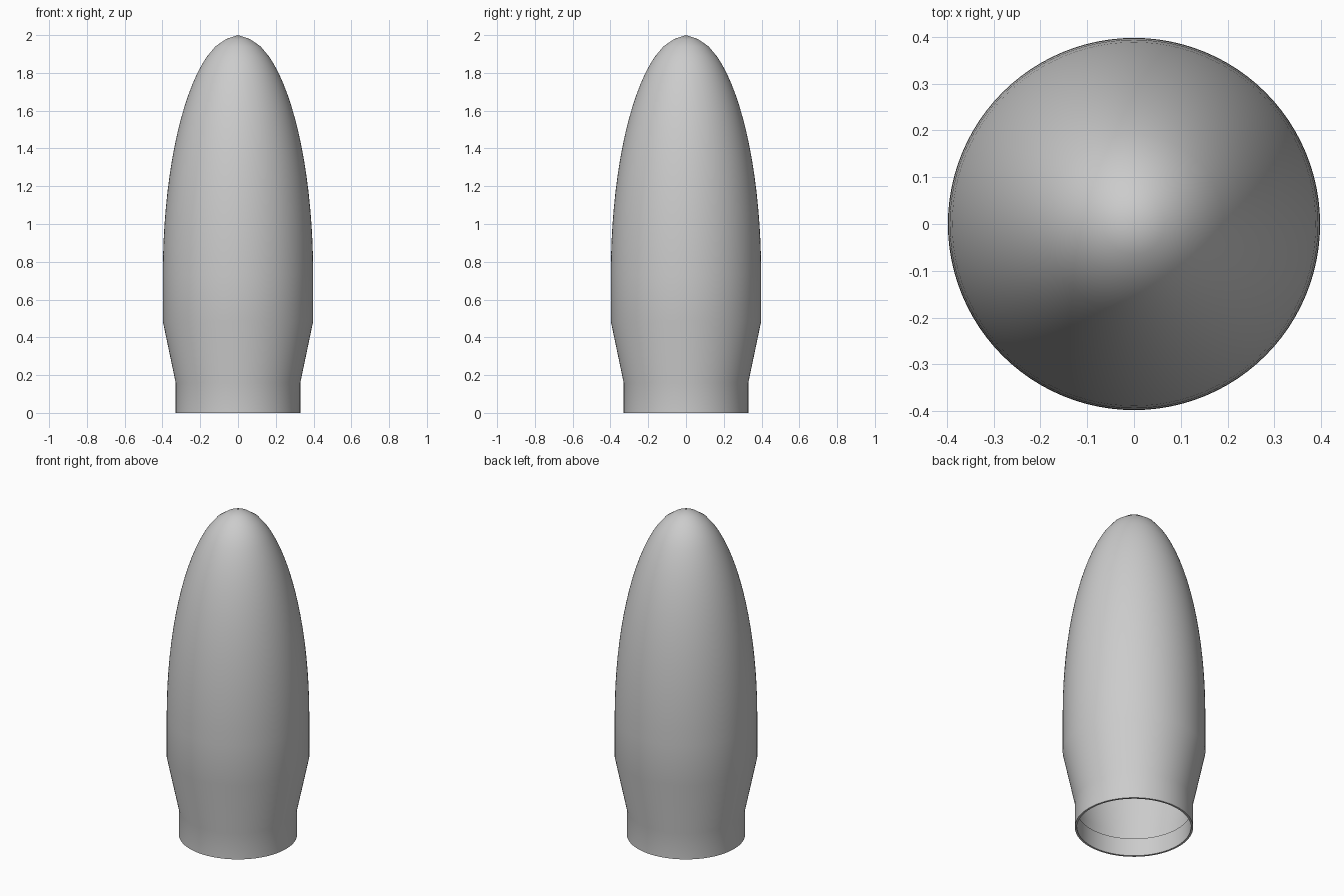
import bpy
import bmesh
import math

cube = bpy.data.objects.get("Cube")
if cube:
    bpy.data.objects.remove(cube, do_unlink=True)

SEGMENTS = 96
RADIUS = 0.398      # widest part of the body
NECK = 0.33         # straight collar at the base
SHOULDER_Z = 0.73   # where the rounded nose begins


def material(name, colour):
    mat = bpy.data.materials.new(name)
    mat.use_nodes = True
    mat.diffuse_color = colour
    mat.node_tree.nodes["Principled BSDF"].inputs["Base Color"].default_value = colour
    return mat


def lathe(name, profile, mat):
    """Spin (radius, height) points about the z axis."""
    bm = bmesh.new()
    verts = [bm.verts.new((r, 0, z)) for r, z in profile]
    edges = [bm.edges.new(pair) for pair in zip(verts, verts[1:])]
    bmesh.ops.spin(bm, geom=verts + edges, cent=(0, 0, 0), axis=(0, 0, 1),
                   angle=math.tau, steps=SEGMENTS)
    bmesh.ops.remove_doubles(bm, verts=bm.verts, dist=0.0001)
    bmesh.ops.recalc_face_normals(bm, faces=bm.faces)
    # The outer wall must face outwards
    outer = max(bm.faces, key=lambda f: f.calc_center_median().xy.length)
    if outer.normal.dot(outer.calc_center_median()) < 0:
        bmesh.ops.reverse_faces(bm, faces=bm.faces)
    mesh = bpy.data.meshes.new(name)
    bm.to_mesh(mesh)
    bm.free()
    mesh.materials.append(mat)
    obj = bpy.data.objects.new(name, mesh)
    bpy.context.collection.objects.link(obj)
    bpy.ops.object.select_all(action="DESELECT")
    obj.select_set(True)
    bpy.context.view_layer.objects.active = obj
    bpy.ops.object.shade_smooth_by_angle(angle=math.radians(40))
    return obj


grey = material("light grey", (0.6, 0.6, 0.6, 1))

# Inner lip, bottom rim, collar, flare and straight wall
profile = [(0.318, 0.11), (0.318, 0), (NECK, 0), (NECK, 0.16), (RADIUS, 0.485)]

# Elliptical nose
steps = 16
end = math.acos(0.166 / RADIUS)
for i in range(steps + 1):
    a = end * i / steps
    profile.append((RADIUS * math.cos(a), SHOULDER_Z + 1.27 * math.sin(a)))

# Slightly pointed tip
profile += [(0.12, 1.94), (0.065, 1.978), (0, 2)]

lathe("hollow_shell", profile, grey)
